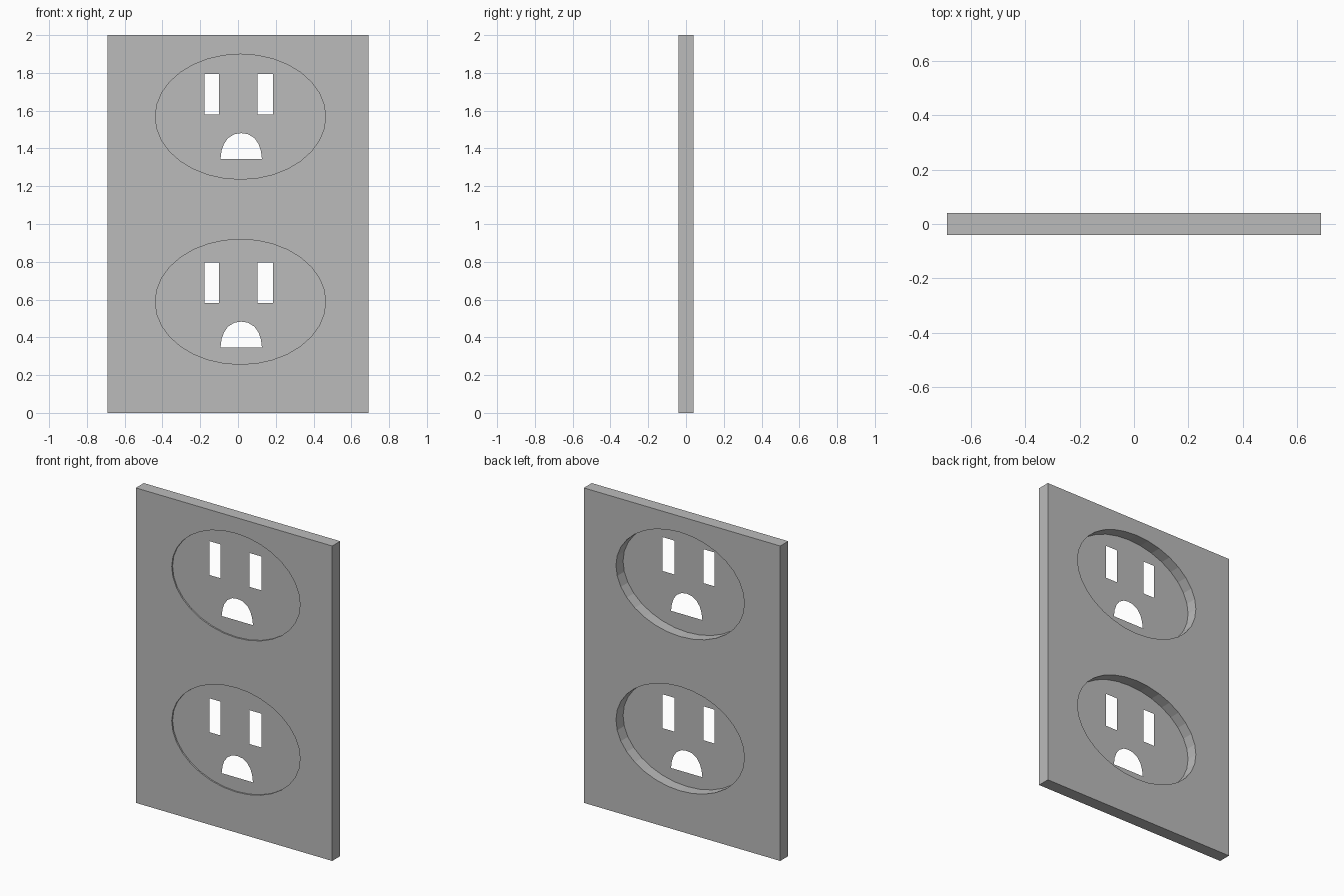
import bpy, bmesh, math
from mathutils import Vector

cube = bpy.data.objects.get("Cube")
if cube:
    bpy.data.objects.remove(cube, do_unlink=True)

grey = bpy.data.materials.new("plain grey")
grey.use_nodes = True
colour = (0.5, 0.5, 0.5, 1)
grey.diffuse_color = colour
grey.node_tree.nodes["Principled BSDF"].inputs["Base Color"].default_value = colour

HALF_DEPTH = 0.04
CENTRE_X = 0.013


def rectangle(x0, x1, z0, z1):
    return [(x0, z0), (x1, z0), (x1, z1), (x0, z1)]


def ellipse(z, rx=0.451, rz=0.331, sides=32):
    angles = [2 * math.pi * i / sides for i in range(sides)]
    return [(CENTRE_X + rx * math.cos(a), z + rz * math.sin(a)) for a in angles]


def ground_hole(z):
    # Flat-bottomed arch, mirrored from its right half
    half = [(0.11, 0), (0.104, 0.045), (0.092, 0.08), (0.07, 0.112), (0.035, 0.133)]
    outline = half + [(0, 0.138)] + [(-x, h) for x, h in reversed(half)]
    return [(0.017 + x, z + h) for x, h in outline]


def filled_panel(name, loops, y, depth=0):
    """Fill the first outline, leave the others open, and optionally thicken."""
    bm = bmesh.new()
    for loop in loops:
        verts = [bm.verts.new((x, y, z)) for x, z in loop]
        for i, v in enumerate(verts):
            bm.edges.new((verts[i - 1], v))
    bmesh.ops.triangle_fill(bm, use_beauty=True, edges=bm.edges[:], normal=(0, -1, 0))
    bm.normal_update()
    for face in bm.faces:
        if face.normal.y > 0:
            face.normal_flip()
    if depth:
        result = bmesh.ops.extrude_face_region(bm, geom=bm.faces[:], use_keep_orig=True)
        moved = [g for g in result["geom"] if isinstance(g, bmesh.types.BMVert)]
        bmesh.ops.translate(bm, verts=moved, vec=Vector((0, depth, 0)))
        bmesh.ops.recalc_face_normals(bm, faces=bm.faces[:])
    mesh = bpy.data.meshes.new(name)
    bm.to_mesh(mesh)
    bm.free()
    mesh.materials.append(grey)
    obj = bpy.data.objects.new(name, mesh)
    bpy.context.collection.objects.link(obj)
    return obj


# Socket name: height of the oval, height of its pin holes
sockets = {"upper": (1.568, 1.57), "lower": (0.588, 0.572)}

# Wall plate with two oval openings
openings = [ellipse(oval_z) for oval_z, _ in sockets.values()]
filled_panel("wall_plate", [rectangle(-0.69, 0.69, 0, 2)] + openings,
             -HALF_DEPTH, 2 * HALF_DEPTH)

# Thin socket faces, set just behind the front of the plate
for label, (oval_z, pin_z) in sockets.items():
    filled_panel(label + "_socket_face", [
        ellipse(oval_z),
        rectangle(-0.178, -0.1, pin_z + 0.01, pin_z + 0.225),
        rectangle(0.104, 0.186, pin_z + 0.01, pin_z + 0.225),
        ground_hole(pin_z - 0.227),
    ], -0.031)
